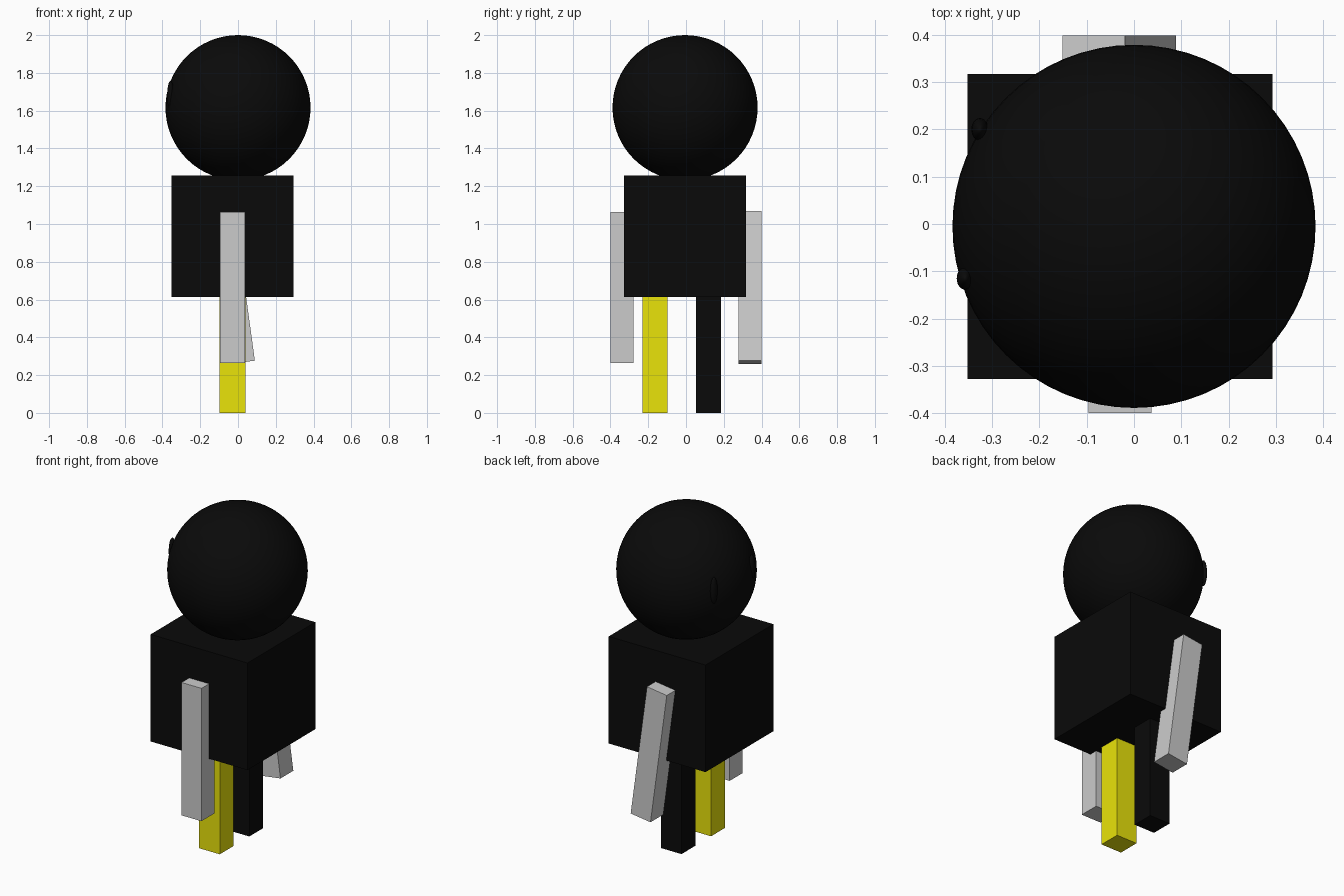
import bpy
import math

if "Cube" in bpy.data.objects:
    bpy.data.objects.remove(bpy.data.objects["Cube"])


def material(name, rgb):
    mat = bpy.data.materials.new(name)
    mat.diffuse_color = (*rgb, 1.0)
    mat.use_nodes = True
    mat.node_tree.nodes["Principled BSDF"].inputs["Base Color"].default_value = mat.diffuse_color
    return mat


black = material("black", (0.003, 0.003, 0.003))
yellow = material("yellow", (0.82, 0.77, 0.003))


def box(name, centre, size, mat=None, tilt=0.0):
    bpy.ops.mesh.primitive_cube_add(size=1, location=centre, rotation=(0, tilt, 0))
    ob = bpy.context.object
    ob.name = name
    ob.scale = size
    if mat:
        ob.data.materials.append(mat)
    return ob


def ball(name, centre, radii, mat, segments=48):
    bpy.ops.mesh.primitive_uv_sphere_add(
        segments=segments, ring_count=segments // 2, radius=1, location=centre)
    ob = bpy.context.object
    ob.name = name
    ob.scale = radii
    ob.data.materials.append(mat)
    bpy.ops.object.shade_smooth()
    return ob


# Head and torso
ball("head", (0, -0.005, 1.616), (0.384, 0.384, 0.384), black, segments=64)
box("torso", (-0.03, -0.005, 0.935), (0.645, 0.645, 0.645), black)

# Eyes: thin upright ovals on the -x side of the head
for name, centre in (("left_eye", (-0.326, 0.2, 1.655)),
                     ("right_eye", (-0.357, -0.115, 1.678))):
    ball(name, centre, (0.018, 0.024, 0.08), black, segments=24)

# Legs
for name, y, mat in (("right_leg", -0.163, yellow), ("left_leg", 0.118, black)):
    box(name, (-0.03, y, 0.31), (0.138, 0.132, 0.62), mat)

# Arms: one straight, one swung
box("right_arm", (-0.03, -0.339, 0.664), (0.133, 0.122, 0.8))
box("left_arm", (-0.031, 0.338, 0.664), (0.133, 0.122, 0.8), tilt=-math.radians(7.8))
